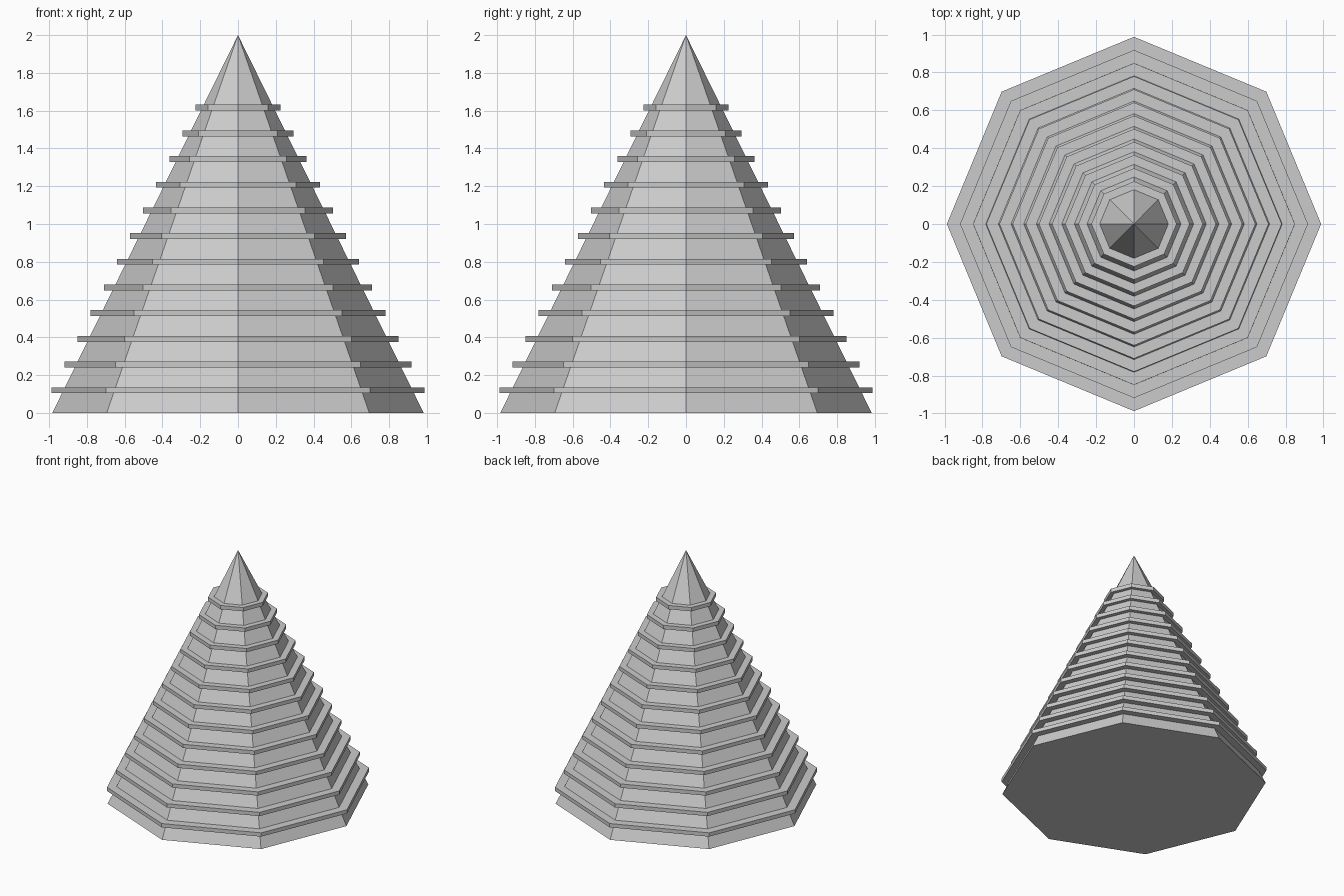
import bpy

SIDES = 8
RINGS = 12
HEIGHT = 2.0

cube = bpy.data.objects.get("Cube")
if cube:
    bpy.data.objects.remove(cube, do_unlink=True)

# Single plain grey
grey = bpy.data.materials.new("light_grey")
grey.use_nodes = True
colour = (0.6, 0.6, 0.6, 1.0)
grey.diffuse_color = colour
grey.node_tree.nodes["Principled BSDF"].inputs["Base Color"].default_value = colour


def finish(name):
    obj = bpy.context.object
    obj.name = name
    obj.data.name = name
    obj.data.materials.append(grey)


# Eight-sided pointed body, corners on the axes
bpy.ops.mesh.primitive_cone_add(vertices=SIDES, radius1=0.983, radius2=0,
                                depth=HEIGHT, location=(0, 0, HEIGHT / 2))
finish("cone_body")

# Evenly spaced ledges, shrinking towards the tip
for i in range(RINGS):
    t = i / (RINGS - 1)
    radius = 0.988 + (0.225 - 0.988) * t
    z = 0.12 + (1.616 - 0.12) * t
    bpy.ops.mesh.primitive_cylinder_add(vertices=SIDES, radius=radius,
                                        depth=0.031, location=(0, 0, z))
    finish(f"ledge_{i + 1}")
